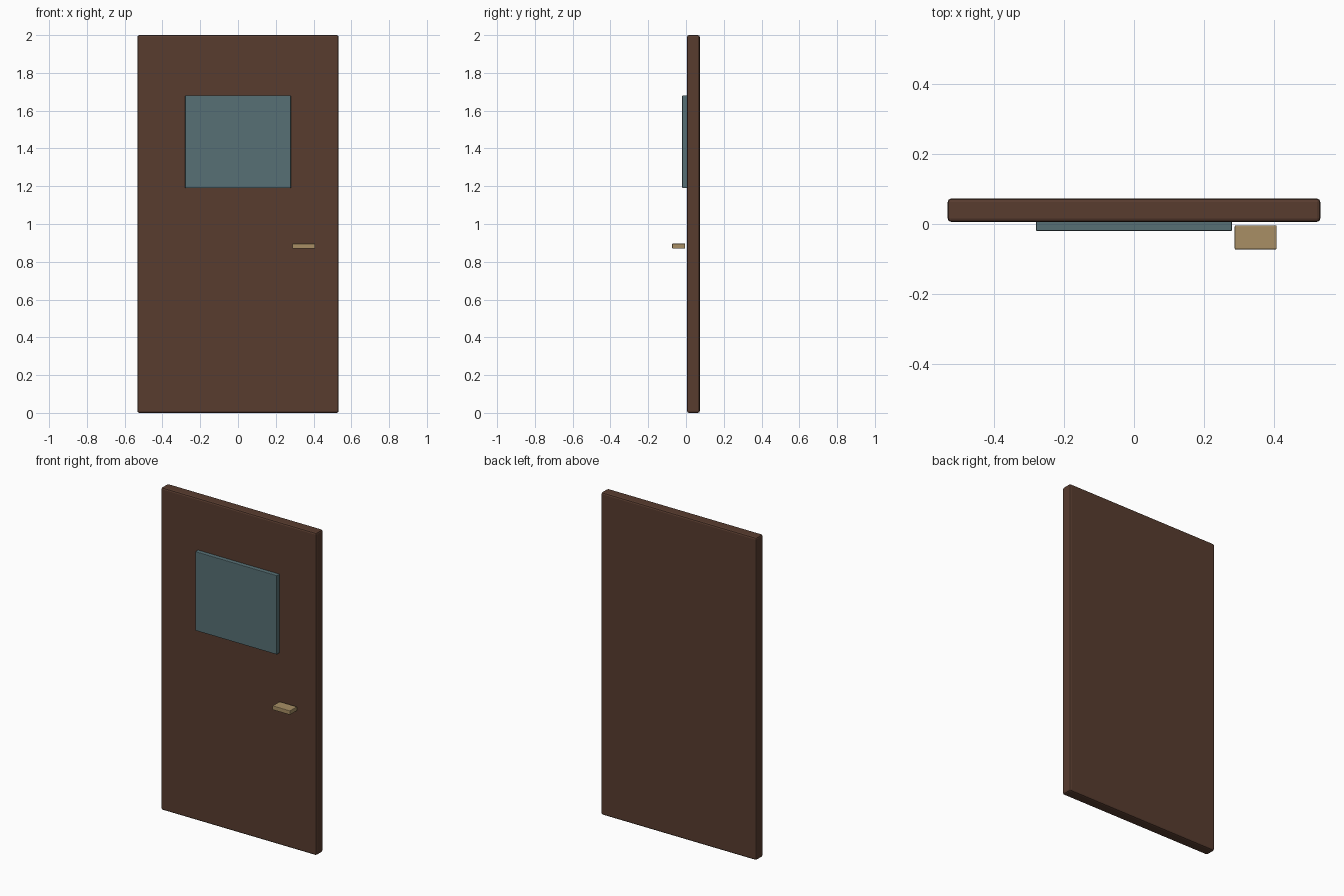
import bpy

cube = bpy.data.objects.get("Cube")
if cube:
    bpy.data.objects.remove(cube, do_unlink=True)


def material(name, srgb):
    """Flat material from an sRGB colour, stored as linear values."""
    color = [((c / 255 + 0.055) / 1.055) ** 2.4 for c in srgb] + [1]
    mat = bpy.data.materials.new(name)
    mat.use_nodes = True
    mat.diffuse_color = color
    bsdf = mat.node_tree.nodes["Principled BSDF"]
    bsdf.inputs["Base Color"].default_value = color
    bsdf.inputs["Roughness"].default_value = 0.7
    return mat


def box(name, low, high, bevel, mat):
    """Bevelled box between two corners."""
    center = [(a + b) / 2 for a, b in zip(low, high)]
    bpy.ops.mesh.primitive_cube_add(size=1, location=center)
    obj = bpy.context.object
    obj.name = name
    obj.scale = [b - a for a, b in zip(low, high)]
    bpy.ops.object.transform_apply(location=False, rotation=False, scale=True)
    mod = obj.modifiers.new("Bevel", "BEVEL")
    mod.width = bevel
    mod.segments = 2
    obj.data.materials.append(mat)
    return obj


wood = material("dark brown wood", (88, 60, 47))
glass = material("blue grey glass", (87, 112, 117))
brass = material("dull brass", (168, 143, 101))

# Door slab
box("door_panel", (-0.533, 0.006, 0), (0.533, 0.073, 2), 0.01, wood)

# Window pane proud of the front face
box("window_pane", (-0.28, -0.02, 1.19), (0.28, 0.012, 1.68), 0.003, glass)

# Handle block standing just off the front face
box("door_handle", (0.288, -0.073, 0.87), (0.408, -0.004, 0.896), 0.003, brass)
